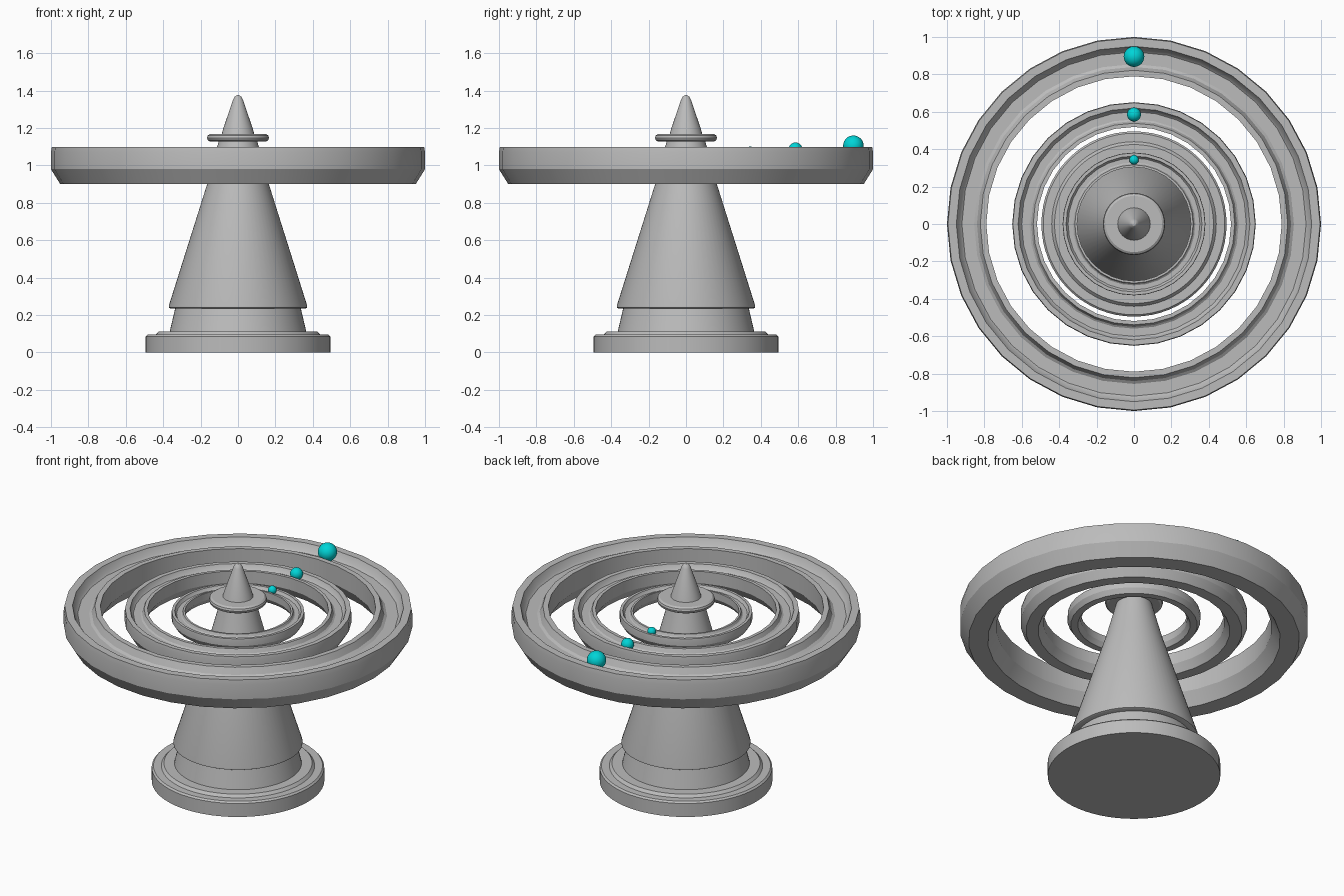
import bpy, bmesh, math

if "Cube" in bpy.data.objects:
    bpy.data.objects.remove(bpy.data.objects["Cube"])


def material(name, rgb):
    m = bpy.data.materials.new(name)
    m.diffuse_color = (*rgb, 1)
    m.use_nodes = True
    m.node_tree.nodes["Principled BSDF"].inputs["Base Color"].default_value = m.diffuse_color
    return m


GREY = material("stone grey", (0.5, 0.5, 0.5))
TEAL = material("bright teal", (0.0, 0.66, 0.68))


def finish(obj, mat, angle=30):
    obj.data.materials.append(mat)
    bpy.ops.object.select_all(action='DESELECT')
    obj.select_set(True)
    bpy.context.view_layer.objects.active = obj
    bpy.ops.object.shade_smooth_by_angle(angle=math.radians(angle))


def lathe(name, profile, sides, closed=False):
    """Revolve (radius, height) points about z; radius 0 makes a pole."""
    bm = bmesh.new()
    rings = []
    for r, z in profile:
        if r == 0:
            rings.append([bm.verts.new((0, 0, z))] * sides)
        else:
            rings.append([bm.verts.new((r * math.cos(a), r * math.sin(a), z))
                          for a in (2 * math.pi * i / sides for i in range(sides))])
    pairs = list(zip(rings, rings[1:]))
    if closed:
        pairs.append((rings[-1], rings[0]))
    for low, high in pairs:
        for i in range(sides):
            j = (i + 1) % sides
            quad = [low[i], low[j], high[j], high[i]]
            bm.faces.new(list(dict.fromkeys(quad)))
    bmesh.ops.recalc_face_normals(bm, faces=bm.faces)
    mesh = bpy.data.meshes.new(name)
    bm.to_mesh(mesh)
    bm.free()
    obj = bpy.data.objects.new(name, mesh)
    bpy.context.collection.objects.link(obj)
    finish(obj, GREY)
    return obj


# Stepped foot with the lower collar
lathe("base", [(0, 0), (0.495, 0), (0.495, 0.085), (0.485, 0.095), (0.44, 0.095),
               (0.425, 0.112), (0.365, 0.112), (0.335, 0.24), (0, 0.24)], 64)

# Tapered pillar overhanging the collar
lathe("pillar", [(0, 0.24), (0.36, 0.235), (0.37, 0.24), (0.37, 0.25),
                 (0.165, 0.9), (0.103, 1.13), (0, 1.13)], 64)

# Rounded disc under the tip
lathe("collar_disc", [(0, 1.128), (0.15, 1.128), (0.162, 1.135), (0.166, 1.148),
                      (0.162, 1.16), (0.15, 1.168), (0, 1.168)], 48)

# Pointed tip with a rounded end
lathe("tip", [(0, 1.165), (0.088, 1.165), (0.078, 1.2), (0.027, 1.35),
              (0.019, 1.366), (0.01, 1.374), (0, 1.376)], 48)

# Channelled ring section: radial offset from the middle, depth below the top
SECTION = [(0.055, -0.2), (0.105, -0.12), (0.105, -0.03), (0.1, 0), (0.055, 0),
           (0.037, -0.04), (0.025, -0.05), (-0.04, -0.05), (-0.055, -0.04),
           (-0.073, 0), (-0.105, 0), (-0.105, -0.12), (-0.055, -0.2)]

# name, middle radius, section scale, top height, ball radius, ball height
for name, mid, s, top, ball_r, ball_z in (
        ("outer", 0.895, 1.0, 1.1, 0.055, 1.105),
        ("middle", 0.585, 0.63, 1.085, 0.037, 1.086),
        ("inner", 0.343, 0.37, 1.073, 0.025, 1.076)):
    lathe(name + "_ring", [(mid + s * r, top + s * z) for r, z in SECTION], 32, True)
    bpy.ops.mesh.primitive_uv_sphere_add(segments=32, ring_count=16, radius=ball_r,
                                         location=(0, mid, ball_z))
    ball = bpy.context.object
    ball.name = name + "_ball"
    finish(ball, TEAL)
